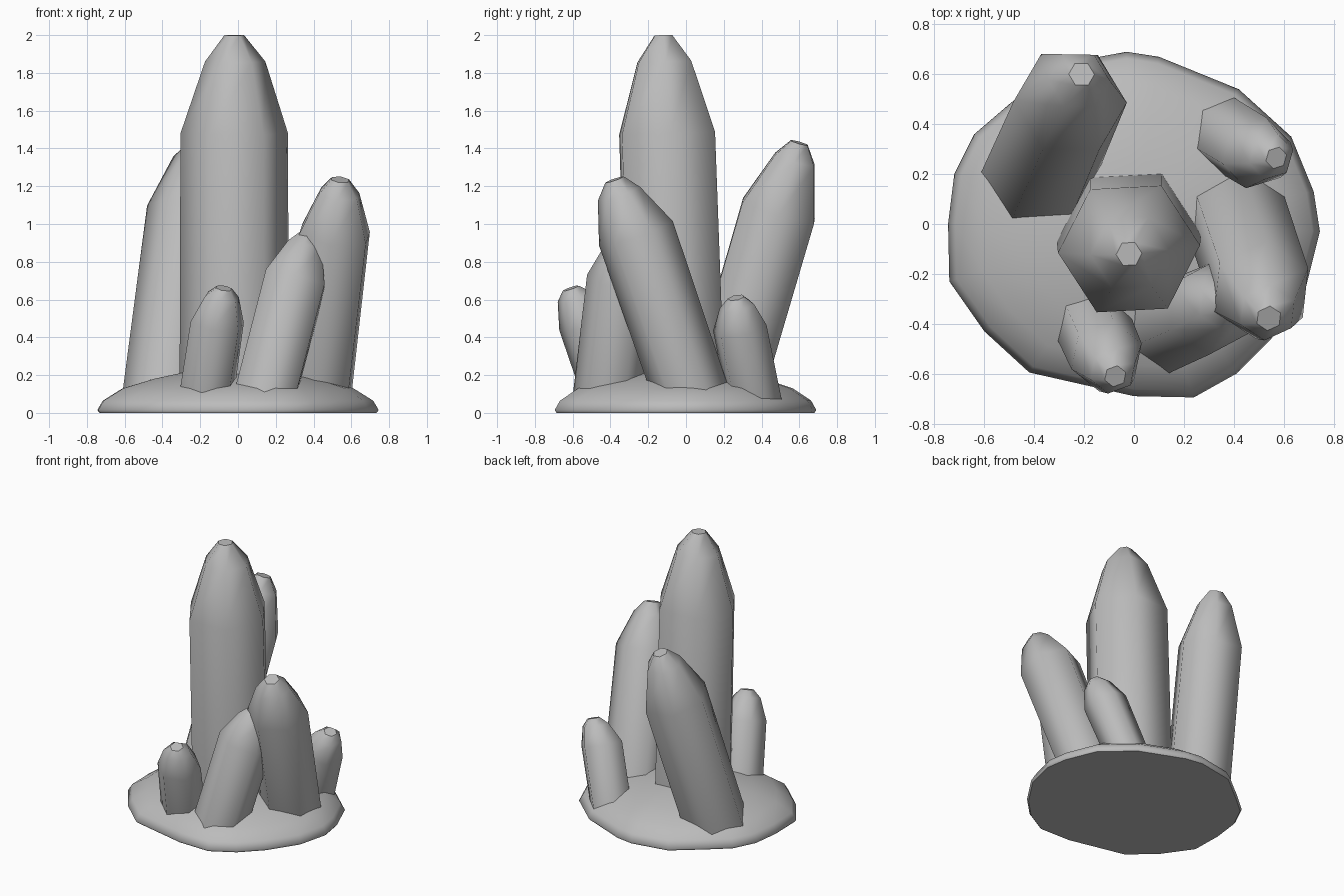
import bpy, bmesh, math
from mathutils import Vector, Matrix

cube = bpy.data.objects.get("Cube")
if cube:
    bpy.data.objects.remove(cube, do_unlink=True)

stone = bpy.data.materials.new("grey_stone")
stone.use_nodes = True
GREY = (0.5, 0.5, 0.5, 1)
stone.diffuse_color = GREY
stone.node_tree.nodes["Principled BSDF"].inputs["Base Color"].default_value = GREY


def skin(name, rings):
    """Bridge equal-sized rings of points, cap both ends flat, smooth the sides."""
    bm = bmesh.new()
    loops = [[bm.verts.new(p) for p in ring] for ring in rings]
    n = len(loops[0])
    for low, high in zip(loops, loops[1:]):
        for i in range(n):
            j = (i + 1) % n
            bm.faces.new((low[i], low[j], high[j], high[i])).smooth = True
    bm.faces.new(loops[0][::-1])
    bm.faces.new(loops[-1])
    bmesh.ops.recalc_face_normals(bm, faces=bm.faces)
    mesh = bpy.data.meshes.new(name)
    bm.to_mesh(mesh)
    bm.free()
    mesh.materials.append(stone)
    obj = bpy.data.objects.new(name, mesh)
    bpy.context.collection.objects.link(obj)
    return obj


def crystal(name, foot, shoulder, neck, tip, radii, turn):
    """Leaning six-sided crystal: flat foot, straight shaft, tapered point."""
    lean = Vector((0, 0, 1)).rotation_difference(Vector(shoulder) - Vector(foot))
    rings = []
    for k, (centre, r) in enumerate(zip((foot, shoulder, neck, tip), radii)):
        frame = Matrix.Identity(3) if k == 0 else lean.to_matrix()
        rings.append([])
        for i in range(6):
            a = math.radians(turn + 60 * i)
            offset = Vector((r * math.cos(a), r * math.sin(a), 0))
            rings[-1].append(Vector(centre) + frame @ offset)
    return skin(name, rings)


# Crystals
crystal("main_crystal", (-0.02, -0.05, 0.004), (-0.02, -0.1, 1.48),
        (-0.015, -0.115, 1.86), (-0.02, -0.12, 2.0), (0.29, 0.285, 0.16, 0.052), 3)
crystal("back_right_crystal", (-0.39, 0.18, 0.004), (-0.255, 0.49, 1.07),
        (-0.22, 0.575, 1.34), (-0.21, 0.6, 1.43), (0.235, 0.228, 0.125, 0.052), 0)
crystal("left_crystal", (0.4, 0.06, 0.004), (0.51, -0.265, 0.95),
        (0.535, -0.355, 1.16), (0.54, -0.378, 1.235), (0.21, 0.207, 0.118, 0.052), 25)
crystal("front_crystal", (0.12, -0.42, 0.004), (0.305, -0.34, 0.71),
        (0.355, -0.32, 0.885), (0.37, -0.31, 0.945), (0.19, 0.185, 0.105, 0.05), 28)
crystal("small_front_crystal", (-0.18, -0.37, 0.004), (-0.11, -0.53, 0.48),
        (-0.085, -0.59, 0.615), (-0.075, -0.61, 0.66), (0.155, 0.15, 0.095, 0.045), 20)
crystal("small_back_crystal", (0.34, 0.375, 0.004), (0.49, 0.285, 0.45),
        (0.55, 0.27, 0.565), (0.57, 0.265, 0.61), (0.15, 0.148, 0.095, 0.045), 15)

# Low rocky mound
outline = [(0.745, -0.03), (0.72, 0.13), (0.63, 0.35), (0.42, 0.54), (0.1, 0.67),
           (-0.03, 0.69), (-0.3, 0.64), (-0.5, 0.48), (-0.64, 0.36), (-0.72, 0.2),
           (-0.745, 0), (-0.74, -0.23), (-0.6, -0.43), (-0.42, -0.595), (0, -0.69),
           (0.24, -0.695), (0.41, -0.6), (0.55, -0.46), (0.69, -0.25)]
profile = [(0.985, 0), (1, 0.015), (0.96, 0.065), (0.82, 0.13), (0.6, 0.18),
           (0.35, 0.22), (0.1, 0.23)]
skin("base_mound", [[(x * s, y * s, z) for x, y in outline] for s, z in profile])
